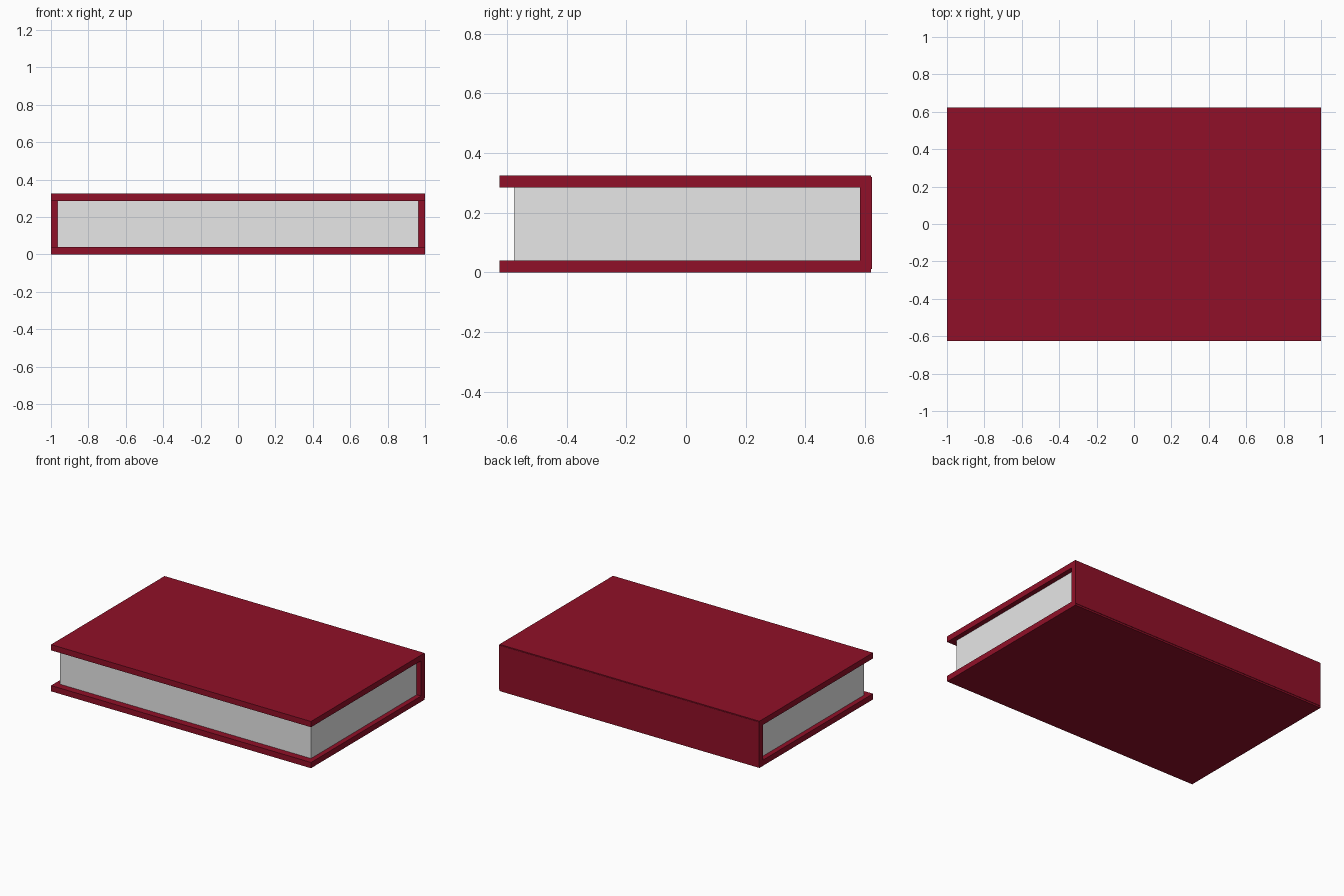
import bpy, bmesh
from mathutils import Vector

if "Cube" in bpy.data.objects:
    bpy.data.objects.remove(bpy.data.objects["Cube"])


def material(name, rgb):
    m = bpy.data.materials.new(name)
    m.diffuse_color = (*rgb, 1.0)
    m.use_nodes = True
    m.node_tree.nodes["Principled BSDF"].inputs["Base Color"].default_value = m.diffuse_color
    return m


red = material("dark_red_cover", (0.28, 0.005, 0.021))
paper = material("light_grey_paper", (0.8, 0.8, 0.8))


def box(name, lo, hi, mat):
    """Axis-aligned box between two corners."""
    lo, hi = Vector(lo), Vector(hi)
    bm = bmesh.new()
    bmesh.ops.create_cube(bm, size=1)
    bmesh.ops.scale(bm, vec=hi - lo, verts=bm.verts)
    bmesh.ops.translate(bm, vec=(lo + hi) / 2, verts=bm.verts)
    me = bpy.data.meshes.new(name)
    bm.to_mesh(me)
    bm.free()
    me.materials.append(mat)
    ob = bpy.data.objects.new(name, me)
    bpy.context.collection.objects.link(ob)
    return ob


# Two cover boards
for name, z in (("bottom_cover", 0.0), ("top_cover", 0.285)):
    box(name, (-1, -0.626, z), (1, 0.621, z + 0.04), red)

# Spine joining the covers at the back
box("spine", (-1, 0.584, 0.012), (1, 0.624, 0.32), red)

# Page block, set back from the cover edges
box("pages", (-0.966, -0.577, 0.04), (0.966, 0.584, 0.285), paper)
